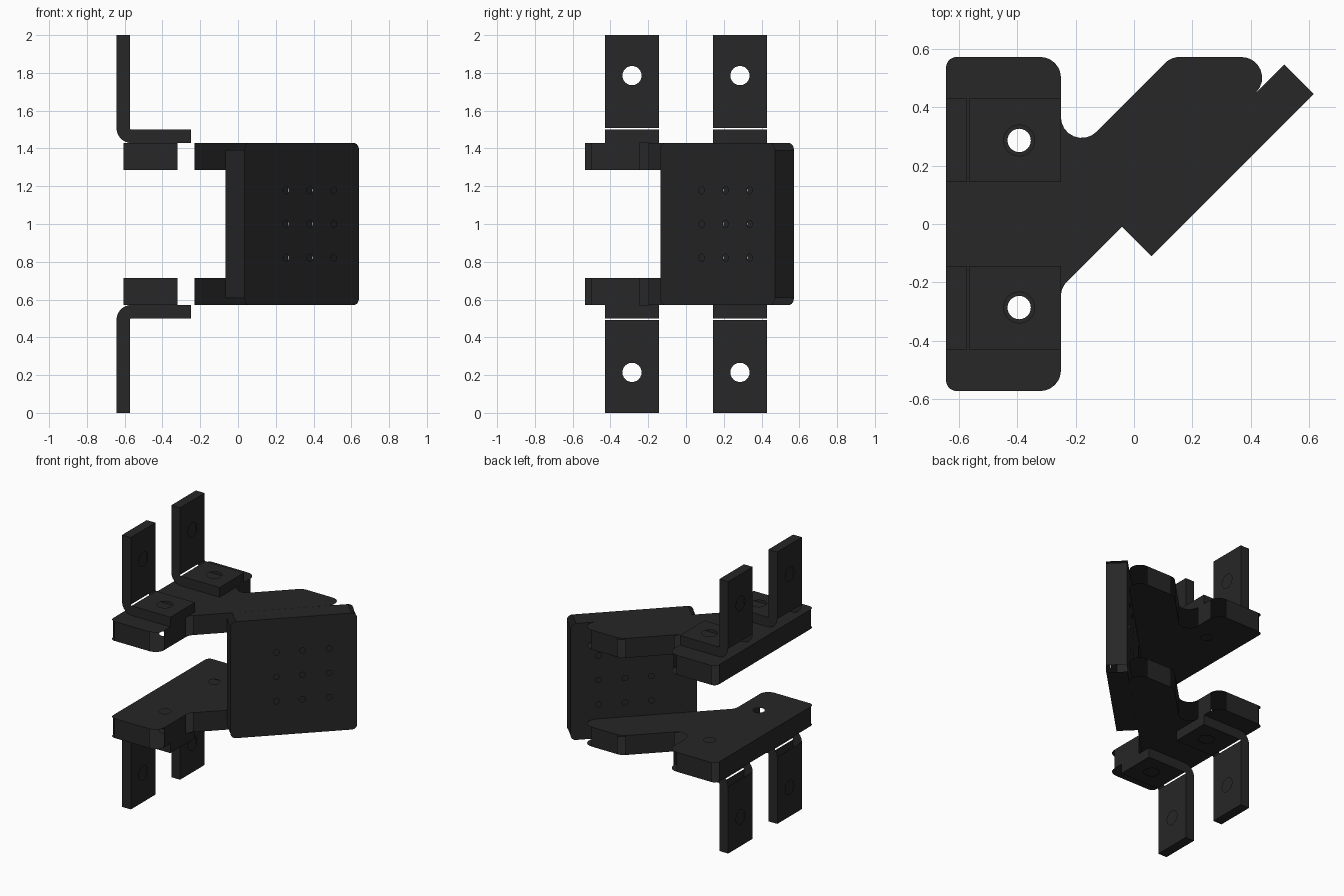
import bpy, bmesh, math
from mathutils import Vector, Matrix

if "Cube" in bpy.data.objects:
    bpy.data.objects.remove(bpy.data.objects["Cube"])

mat = bpy.data.materials.new("dark_metal")
mat.diffuse_color = (0.02, 0.02, 0.02, 1)
mat.use_nodes = True
mat.node_tree.nodes["Principled BSDF"].inputs["Base Color"].default_value = mat.diffuse_color


def fillet(corners, steps=8):
    """Round a CCW profile; returns the outline and its straight segments."""
    arcs, n = [], len(corners)
    for i, (x, y, r) in enumerate(corners):
        p = Vector((x, y))
        if r == 0:
            arcs.append([p])
            continue
        a = (Vector(corners[i - 1][:2]) - p).normalized()
        b = (Vector(corners[(i + 1) % n][:2]) - p).normalized()
        half = a.angle(b) / 2
        c = p + (a + b).normalized() * r / math.sin(half)
        s = p + a * r / math.tan(half) - c
        e = p + b * r / math.tan(half) - c
        turn = e.angle_signed(s)
        arcs.append([c + Matrix.Rotation(turn * k / steps, 2) @ s for k in range(steps + 1)])
    outline = [p for arc in arcs for p in arc]
    straights = [(arcs[i][-1], arcs[(i + 1) % n][0]) for i in range(n)]
    return outline, straights


def fill(bm, loops, normal):
    """Fill a flat outline with holes, facing the given way."""
    edges = []
    for loop in loops:
        vs = [bm.verts.new(p) for p in loop]
        edges += [bm.edges.new((vs[i - 1], vs[i])) for i in range(len(vs))]
    out = bmesh.ops.triangle_fill(bm, edges=edges, use_beauty=True, normal=normal)
    for f in out["geom"]:
        if isinstance(f, bmesh.types.BMFace):
            f.normal_update()
            if f.normal.dot(normal) < 0:
                f.normal_flip()


def circle(c, u, v, r, n=24):
    return [c + u * r * math.cos(2 * math.pi * k / n) + v * r * math.sin(2 * math.pi * k / n)
            for k in range(n)]


def slab(name, corners, t, matrix, holes=(), wall_holes=None):
    """Extruded profile: caps and straight walls only, bends and bores left open."""
    X, Y, Z = Vector((1, 0, 0)), Vector((0, 1, 0)), Vector((0, 0, 1))
    bm = bmesh.new()
    outline, straights = fillet(corners)
    for z, nz in ((0, -Z), (t, Z)):
        loops = [[p.to_3d() + Z * z for p in outline]]
        loops += [circle(Vector((x, y, z)), X, Y, r) for x, y, r in holes]
        fill(bm, loops, nz)
    for i, (a, b) in enumerate(straights):
        a, b = a.to_3d(), b.to_3d()
        d = (b - a).normalized()
        loops = [[a, b, b + Z * t, a + Z * t]]
        if wall_holes and i in wall_holes:
            x, y, r = wall_holes[i]
            c = a + d * (Vector((x, y, 0)) - a).dot(d) + Z * t / 2
            loops.append(circle(c, d, Z, r))
        fill(bm, loops, d.cross(Z))
    bmesh.ops.remove_doubles(bm, verts=bm.verts, dist=1e-5)
    bm.transform(matrix)
    if matrix.determinant() < 0:
        bmesh.ops.reverse_faces(bm, faces=bm.faces)
    me = bpy.data.meshes.new(name)
    bm.to_mesh(me)
    bm.free()
    me.materials.append(mat)
    bpy.context.collection.objects.link(bpy.data.objects.new(name, me))


def frame(u, v, n, o):
    m = Matrix((u, v, n)).transposed().to_4x4()
    m.translation = o
    return m


L, R, T, W = -0.643, -0.25, 0.143, 0.5714

# Two angled arm plates
plate = [(L, -W, .036), (R, -W, .071), (R, -.218, .071), (.539, W, .071),
         (.127, W, .071), (R, .194, .071), (R, W, .071), (L, W, .036)]
for side, z in (("lower", W), ("upper", 2 - W - T)):
    slab("arm_plate_" + side, plate, T, Matrix.Translation((0, 0, z)),
         holes=[(-.393, y, .04) for y in (-.286, .286)])

# Diagonal square panel with a grid of small bores
S, q = 0.857, math.sqrt(0.5)
slab("panel", [(0, 0, .036), (S, 0, .036), (S, S, .036), (0, S, .036)], T,
     frame((q, q, 0), (0, 0, 1), (q, -q, 0), (-.067, -.035, W)),
     holes=[(.489 + .179 * i, .4286 + .179 * j, .02) for i in (-1, 0, 1) for j in (-1, 0, 1)])

# Four bent L brackets
t = 0.0714
bracket = [(L, 0, .0785), (R, 0, 0), (R, t, 0), (L + t, t, .0071), (L + t, W, 0), (L, W, 0)]
foot, flange = (-.393, 0, .053), (0, .357, .051)
for side, s in (("lower", -1), ("upper", 1)):
    for end, y in (("front", -.143), ("back", .4286)):
        slab(f"bracket_{side}_{end}", bracket, .2857,
             frame((1, 0, 0), (0, 0, s), (0, -1, 0), (0, y, 1 + s * (1 - W))),
             wall_holes={0: foot, 2: foot, 3: flange, 5: flange})
